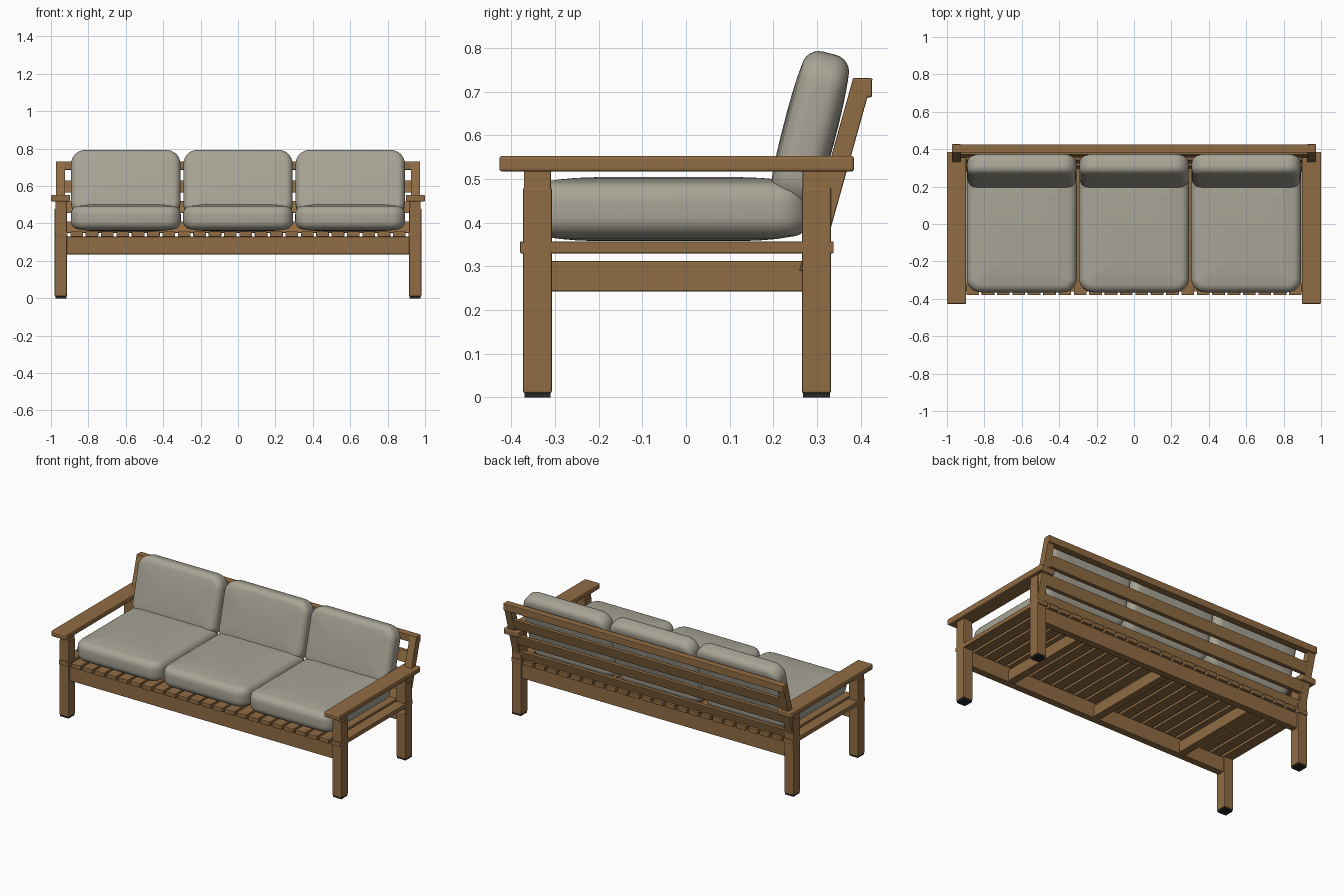
import bpy, bmesh, math
from mathutils import Vector

if "Cube" in bpy.data.objects:
    bpy.data.objects.remove(bpy.data.objects["Cube"])


def material(name, rgb):
    m = bpy.data.materials.new(name)
    m.diffuse_color = (*rgb, 1)
    m.use_nodes = True
    m.node_tree.nodes["Principled BSDF"].inputs["Base Color"].default_value = m.diffuse_color
    return m


WOOD = material("warm_wood", (0.28, 0.15, 0.057))
FABRIC = material("grey_fabric", (0.39, 0.37, 0.305))
RUBBER = material("dark_rubber", (0.02, 0.02, 0.022))


def finish(name, bm, mat):
    bmesh.ops.recalc_face_normals(bm, faces=bm.faces)
    me = bpy.data.meshes.new(name)
    bm.to_mesh(me)
    bm.free()
    me.materials.append(mat)
    ob = bpy.data.objects.new(name, me)
    bpy.context.collection.objects.link(ob)
    return ob


def box(name, x, y, z, mat=WOOD, lean=0.0, bevel=0.004, segments=2):
    """Box from (min, max) ranges; lean slides it along y as z rises."""
    bm = bmesh.new()
    bmesh.ops.create_cube(bm, size=1)
    for v in bm.verts:
        c = [(r[0] + r[1]) / 2 + v.co[i] * (r[1] - r[0]) for i, r in enumerate((x, y, z))]
        c[1] += lean * (c[2] - (z[0] + z[1]) / 2)
        v.co = Vector(c)
    if bevel:
        bmesh.ops.bevel(bm, geom=bm.edges[:], offset=bevel, segments=segments,
                        affect='EDGES', profile=0.5)
    return finish(name, bm, mat)


def cushion(name, w, d, t, loc, rot_x=0.0, corner=0.075, edge=0.045, crown=0.01):
    """Rounded pad made of stacked rounded-rectangle rings."""
    half = t / 2 - crown
    prof = []
    for i in range(7):
        a = math.radians(90 * i / 6)
        prof.append((edge * (1 - math.cos(a)), half - edge + edge * math.sin(a)))
    prof += [(edge + 0.03, half + crown * 0.5), (edge + 0.07, half + crown * 0.85),
             (edge + 0.11, half + crown)]
    rings = [(i, -z) for i, z in reversed(prof)] + prof
    bm = bmesh.new()
    loops = []
    for inset, z in rings:
        r = max(corner - inset, 0.015)
        loop = []
        for q, (sx, sy) in enumerate(((1, 1), (-1, 1), (-1, -1), (1, -1))):
            cx, cy = sx * (w / 2 - inset - r), sy * (d / 2 - inset - r)
            for k in range(9):
                a = math.radians(90 * q + 90 * k / 8)
                loop.append(bm.verts.new((cx + r * math.cos(a), cy + r * math.sin(a), z)))
        loops.append(loop)
    n = len(loops[0])
    for a, b in zip(loops, loops[1:]):
        for i in range(n):
            bm.faces.new((a[i], a[(i + 1) % n], b[(i + 1) % n], b[i]))
    bm.faces.new(loops[0])
    bm.faces.new(loops[-1])
    for f in bm.faces:
        f.smooth = True
    ob = finish(name, bm, FABRIC)
    ob.location = loc
    ob.rotation_euler = (rot_x, 0, 0)
    return ob


def sided(s, a, b):
    return (a, b) if s > 0 else (-b, -a)


LEAN = 0.28


def back_line(z):
    """Rear y of the leaning back posts at height z."""
    return 0.304 + LEAN * (z - 0.29)


# Legs, feet, armrests and back posts on both sides
for s, side in ((-1, "left"), (1, "right")):
    lx = sided(s, 0.915, 0.98)
    for end, y0, y1 in (("front", -0.373, -0.307), ("back", 0.265, 0.332)):
        box(f"{end}_leg_{side}", lx, (y0, y1), (0.01, 0.48))
        box(f"{end}_leg_top_{side}", sided(s, 0.918, 0.977), (y0 + 0.002, y1 - 0.002),
            (0.475, 0.52), bevel=0.002)
        box(f"{end}_foot_{side}", sided(s, 0.918, 0.977), (y0 + 0.003, y1 - 0.003),
            (0, 0.014), RUBBER, bevel=0)
    box(f"armrest_{side}", sided(s, 0.897, 1.0), (-0.427, 0.385), (0.517, 0.553),
        bevel=0.007, segments=3)
    zc = 0.51
    box(f"back_post_{side}", sided(s, 0.925, 0.973), (back_line(zc) - 0.045, back_line(zc)),
        (0.29, 0.73), lean=LEAN, bevel=0.003)

# Long seat rails and cross beams
box("front_rail", (-0.93, 0.93), (-0.362, -0.317), (0.235, 0.33))
box("back_rail", (-0.93, 0.93), (0.277, 0.322), (0.235, 0.33))
for i, x in enumerate((-0.62, 0, 0.62)):
    box(f"cross_beam_{i + 1}", (x - 0.025, x + 0.025), (-0.33, 0.29), (0.242, 0.312))

# Seat slats running front to back
COUNT = 24
for i in range(COUNT):
    x = -0.945 + 1.89 * i / (COUNT - 1)
    box(f"seat_slat_{i + 1}", (x - 0.034, x + 0.034), (-0.38, 0.338), (0.33, 0.357), bevel=0.003)

# Backrest: top rail and leaning slats
box("back_top_rail", (-0.973, 0.973), (0.381, 0.426), (0.687, 0.731))
for i, (z0, z1) in enumerate(((0.565, 0.63), (0.455, 0.52), (0.35, 0.41))):
    y = back_line((z0 + z1) / 2)
    box(f"back_slat_{i + 1}", (-0.96, 0.96), (y - 0.027, y - 0.002), (z0, z1),
        lean=LEAN, bevel=0.003)

# Three seat and three back cushions
for x, tag in ((-0.6, "left"), (0, "middle"), (0.6, "right")):
    cushion(f"seat_cushion_{tag}", 0.588, 0.65, 0.146, (x, -0.04, 0.431))
    cushion(f"back_cushion_{tag}", 0.584, 0.365, 0.122, (x, 0.283, 0.611),
            math.radians(90 - 14.5), edge=0.04, crown=0.006)
